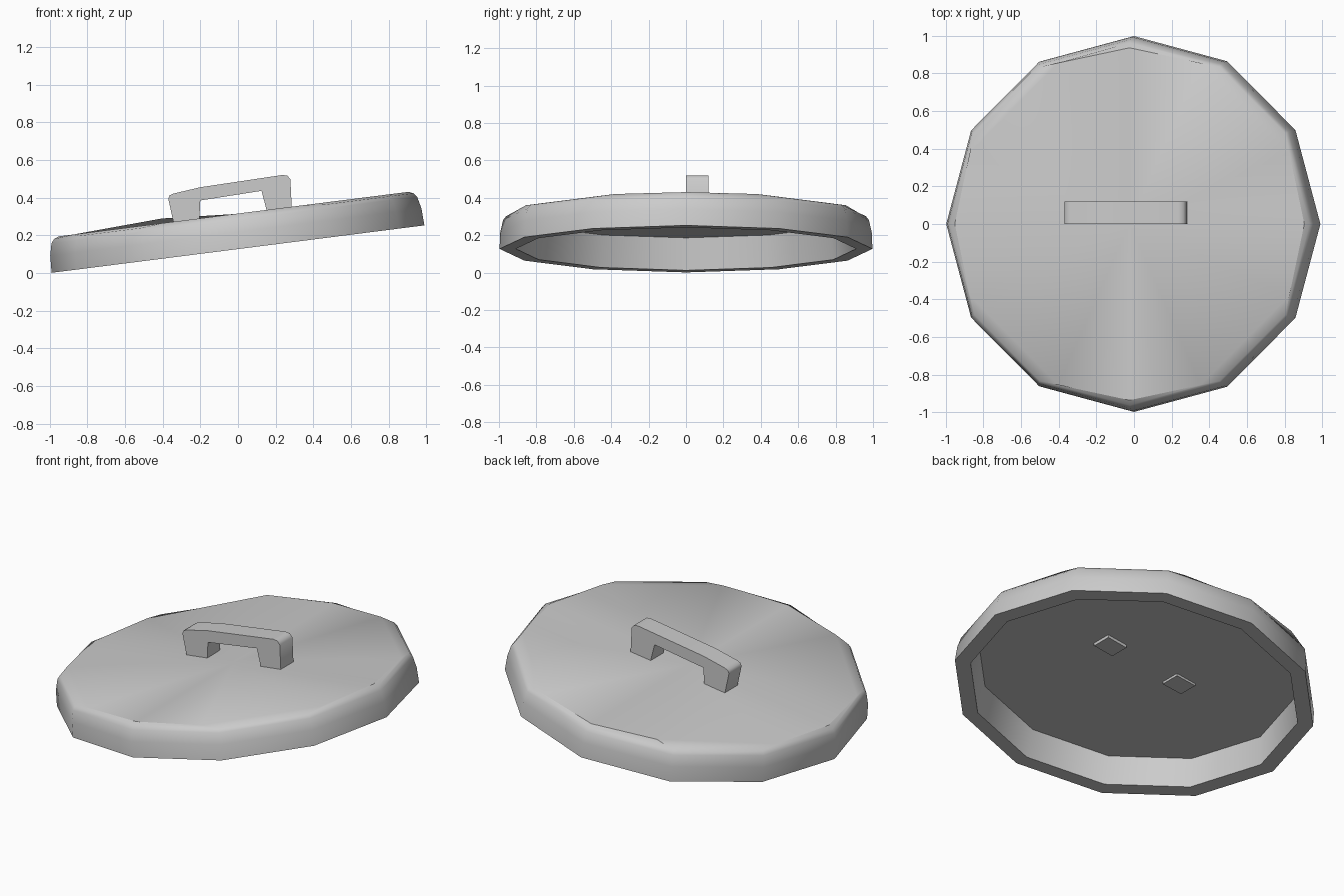
import bpy, bmesh
from math import sin, cos, radians
from mathutils import Matrix

if "Cube" in bpy.data.objects:
    bpy.data.objects.remove(bpy.data.objects["Cube"])

TILT = Matrix.Translation((0, 0, 0.127)) @ Matrix.Rotation(radians(-7.25), 4, 'Y')


def finish(bm, name, angle):
    bmesh.ops.recalc_face_normals(bm, faces=bm.faces)
    mesh = bpy.data.meshes.new(name)
    bm.to_mesh(mesh)
    bm.free()
    ob = bpy.data.objects.new(name, mesh)
    bpy.context.collection.objects.link(ob)
    bpy.ops.object.select_all(action='DESELECT')
    bpy.context.view_layer.objects.active = ob
    ob.select_set(True)
    bpy.ops.object.shade_smooth_by_angle(angle=radians(angle))
    return ob


# Lid: twelve-sided shell, open below, tilted to one side
bm = bmesh.new()
regular = [i * 30 for i in range(12)]
# top edge corners slide outward along the rim, widening the diagonal bevels
shifted = [q * 90 + a for q in range(4) for a in (0, 24, 66)]


def ring(r, z, angles=regular):
    return [bm.verts.new((r * cos(radians(a)), r * sin(radians(a)), z)) for a in angles]


rings = [ring(0.885, 0.172), ring(0.91, 0), ring(0.997, 0), ring(0.993, 0.09),
         ring(0.978, 0.155), ring(0.962, 0.176), ring(0.935, 0.187, shifted)]
rings[-1][4].co.z += 0.025      # slightly warped back corner
for a, b in zip(rings, rings[1:]):
    for i in range(12):
        j = (i + 1) % 12
        bm.faces.new((a[i], a[j], b[j], b[i]))
bm.faces.new(rings[0])
centre = bm.verts.new((0, 0, 0.187))
for i in range(12):
    bm.faces.new((rings[-1][i], rings[-1][(i + 1) % 12], centre))
bm.transform(TILT)
finish(bm, "lid", 35)

# Handle: side outline extruded in depth, legs poking through the lid
outline = [(-0.335, 0.245), (-0.345, 0.28), (-0.37, 0.395), (-0.362, 0.413),
           (-0.34, 0.422), (-0.2, 0.455), (0.235, 0.52), (0.262, 0.517),
           (0.278, 0.497), (0.285, 0.35), (0.283, 0.32),
           (0.155, 0.302), (0.15, 0.34), (0.125, 0.436),
           (-0.2, 0.385), (-0.205, 0.29), (-0.205, 0.26)]
bm = bmesh.new()
face = bm.faces.new([bm.verts.new((x, 0, z)) for x, z in outline])
extruded = bmesh.ops.extrude_face_region(bm, geom=[face], use_keep_orig=True)
for v in extruded["geom"]:
    if isinstance(v, bmesh.types.BMVert):
        v.co.y = 0.12
finish(bm, "handle", 50)
